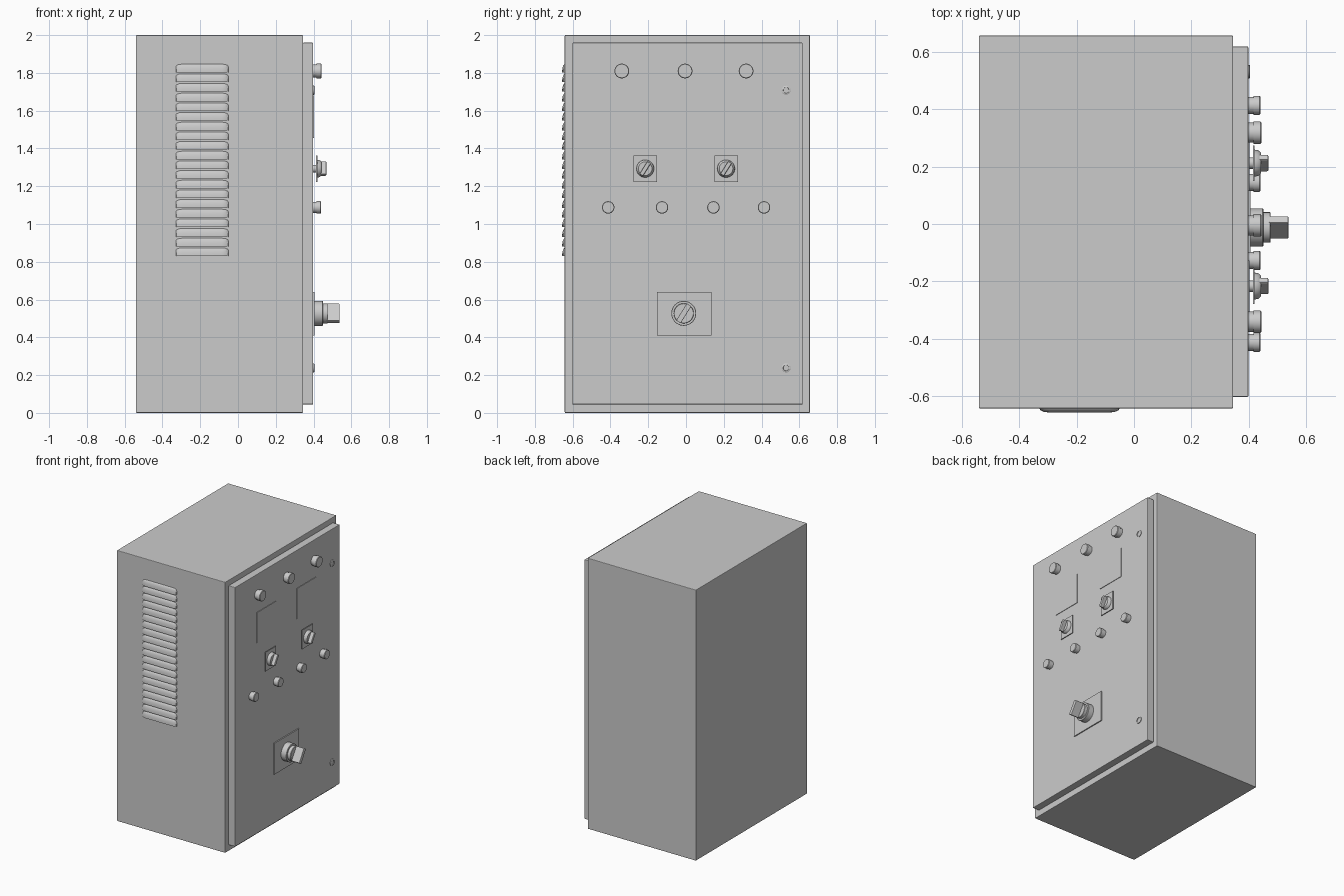
import bpy, bmesh, math
from mathutils import Matrix, Vector

cube = bpy.data.objects.get("Cube")
if cube:
    bpy.data.objects.remove(cube, do_unlink=True)

grey = bpy.data.materials.new("cabinet grey")
grey.use_nodes = True
GREY = (0.6, 0.6, 0.6, 1)
grey.diffuse_color = GREY
grey.node_tree.nodes["Principled BSDF"].inputs["Base Color"].default_value = GREY

DOOR = 0.398  # x of the door face


def finish(name, bm, smooth=False):
    bmesh.ops.recalc_face_normals(bm, faces=bm.faces)
    mesh = bpy.data.meshes.new(name)
    bm.to_mesh(mesh)
    bm.free()
    obj = bpy.data.objects.new(name, mesh)
    bpy.context.collection.objects.link(obj)
    mesh.materials.append(grey)
    if smooth:
        bpy.ops.object.select_all(action='DESELECT')
        obj.select_set(True)
        bpy.context.view_layer.objects.active = obj
        bpy.ops.object.shade_smooth_by_angle(angle=math.radians(35))
    return obj


def box(name, x, y, z, bevel=0, turn=0):
    """Box from (min, max) pairs, turned about its own x axis."""
    size = [b - a for a, b in (x, y, z)]
    centre = [(a + b) / 2 for a, b in (x, y, z)]
    bm = bmesh.new()
    bmesh.ops.create_cube(bm, size=1, matrix=Matrix.Diagonal((*size, 1)))
    obj = finish(name, bm)
    obj.location = centre
    obj.rotation_euler.x = turn
    if bevel:
        mod = obj.modifiers.new("Bevel", 'BEVEL')
        mod.width, mod.segments = bevel, 2
    return obj


def turned(name, y, z, profile, sides=32):
    """Solid of revolution about x; profile holds (x, radius) pairs."""
    bm = bmesh.new()
    rings = []
    for x, r in profile:
        angles = [math.tau * i / sides for i in range(sides)]
        rings.append([bm.verts.new((x, y + r * math.cos(a), z + r * math.sin(a)))
                      for a in angles])
    for a, b in zip(rings, rings[1:]):
        for i in range(sides):
            j = (i + 1) % sides
            bm.faces.new((a[i], a[j], b[j], b[i]))
    bm.faces.new(rings[0])
    bm.faces.new(rings[-1])
    return finish(name, bm, True)


# Cabinet and door
box("cabinet_body", (-0.54, 0.345), (-0.642, 0.656), (0, 2), 0.004)
box("door", (0.343, DOOR), (-0.602, 0.618), (0.045, 1.96), 0.004)

# Louvres on the side: hooded slats, open edge downward
LOUVRES, PITCH, SIDE = 20, 0.0512, -0.641
bm = bmesh.new()
for n in range(LOUVRES):
    base = 0.83 + n * PITCH
    sections = []
    for x, s in ((-0.33, 0.0), (-0.326, 0.5), (-0.312, 0.9), (-0.295, 1),
                 (-0.085, 1), (-0.068, 0.9), (-0.054, 0.5), (-0.05, 0.0)):
        arc = []
        for k in range(7):
            a = k / 6 * math.pi / 2
            height = 0.03 + 0.014 * s
            arc.append(bm.verts.new((x, SIDE - 0.015 * s * math.cos(a),
                                     base + height * math.sin(a))))
        arc.append(bm.verts.new((x, SIDE, base)))
        sections.append(arc)
    for a, b in zip(sections, sections[1:]):
        for i in range(len(a)):
            j = (i + 1) % len(a)
            bm.faces.new((a[i], a[j], b[j], b[i]))
bmesh.ops.remove_doubles(bm, verts=bm.verts, dist=0.00001)
finish("side_louvres", bm, True)

# Indicator lamps and push buttons
def button(name, y, z, r, top):
    turned(name, y, z, [(DOOR, 0.9 * r), (0.416, 0.9 * r), (0.416, r),
                        (top - 0.003, r), (top, r - 0.003)])

for y in (-0.34, -0.005, 0.318):
    button("indicator_lamp", y, 1.81, 0.039, 0.443)
for y in (-0.412, -0.127, 0.145, 0.413):
    button("push_button", y, 1.088, 0.033, 0.44)

# Door locks
for z in (0.238, 1.708):
    turned("door_lock", 0.53, z, [(DOOR, 0.024), (0.402, 0.024), (0.404, 0.021),
                                  (0.404, 0.016), (0.401, 0.015)])

# Meter plates
for y in (-0.353, 0.115):
    box("meter_plate", (DOOR - 0.002, DOOR + 0.004), (y, y + 0.226), (1.455, 1.68))

# Selector switches
TILT = -math.radians(32)
for y in (-0.216, 0.212):
    z = 1.293
    turned("selector_stem", y, z, [(DOOR, 0.02), (0.416, 0.02)])
    box("selector_plate", (0.414, 0.42), (y - 0.062, y + 0.062), (z - 0.07, z + 0.07))
    turned("selector_collar", y, z, [(0.418, 0.047), (0.432, 0.045), (0.442, 0.036)])
    box("selector_handle", (0.43, 0.468), (y - 0.011, y + 0.011),
        (z - 0.04, z + 0.04), 0.005, TILT)

# Main isolator switch
y, z = -0.012, 0.527
box("isolator_plate", (DOOR - 0.002, 0.406), (-0.154, 0.134), (0.41, 0.64))
turned("isolator_collar", y, z, [(0.404, 0.066), (0.448, 0.066), (0.45, 0.064),
                                 (0.45, 0.053), (0.473, 0.053), (0.475, 0.051)])
box("isolator_handle", (0.47, 0.537), (y - 0.014, y + 0.014),
    (z - 0.053, z + 0.053), 0.003, TILT)
